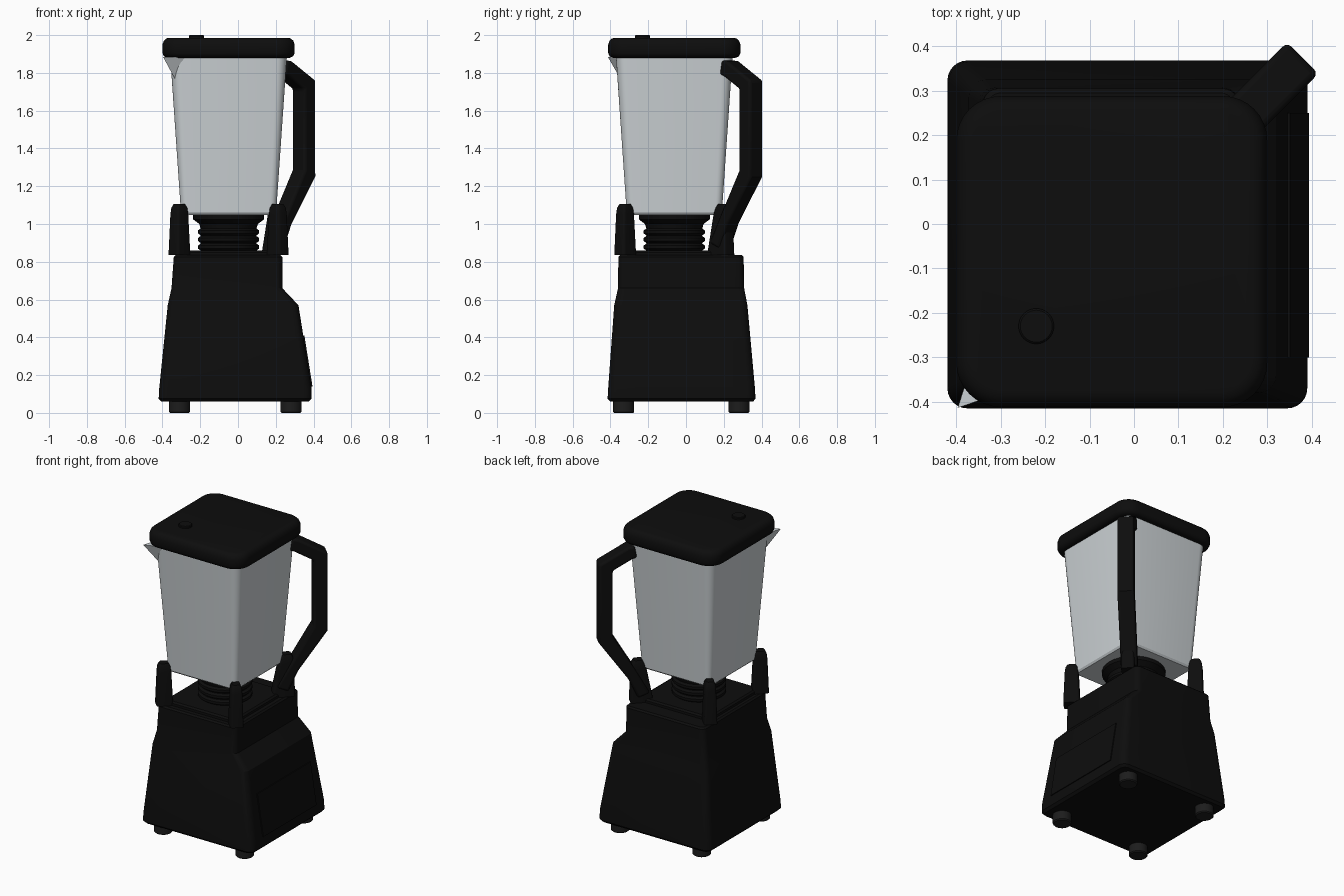
import bpy, bmesh
from math import sin, cos, pi, radians
from mathutils import Vector

if "Cube" in bpy.data.objects:
    bpy.data.objects.remove(bpy.data.objects["Cube"])


def material(name, color):
    m = bpy.data.materials.new(name)
    m.diffuse_color = color
    m.use_nodes = True
    m.node_tree.nodes["Principled BSDF"].inputs["Base Color"].default_value = m.diffuse_color
    return m


BLACK = material("black_plastic", (0.004, 0.004, 0.004, 1))
RUBBER = material("dark_rubber", (0.012, 0.012, 0.012, 1))
GLASS = material("pale_glass", (0.60, 0.64, 0.66, 1))
JX, JY = -0.05, -0.062            # jar axis


def finish(name, bm, mat, angle=30):
    bmesh.ops.remove_doubles(bm, verts=bm.verts, dist=1e-5)
    bmesh.ops.recalc_face_normals(bm, faces=bm.faces)
    me = bpy.data.meshes.new(name)
    bm.to_mesh(me)
    bm.free()
    me.materials.append(mat)
    ob = bpy.data.objects.new(name, me)
    bpy.context.collection.objects.link(ob)
    bpy.ops.object.select_all(action='DESELECT')
    ob.select_set(True)
    bpy.context.view_layer.objects.active = ob
    bpy.ops.object.shade_smooth_by_angle(angle=radians(angle))
    return ob


def loft(name, rings, mat, seg=6, angle=30):
    """Skin rounded rectangles given as (x0, x1, y0, y1, z, corner radius)."""
    bm = bmesh.new()
    loops = []
    for x0, x1, y0, y1, z, r in rings:
        corners = ((x1 - r, y1 - r), (x0 + r, y1 - r), (x0 + r, y0 + r), (x1 - r, y0 + r))
        loops.append([bm.verts.new((cx + r * cos(a), cy + r * sin(a), z))
                      for q, (cx, cy) in enumerate(corners)
                      for a in [(q + i / seg) * pi / 2 for i in range(seg + 1)]])
    n = len(loops[0])
    for a, b in zip(loops, loops[1:]):
        for i in range(n):
            j = (i + 1) % n
            bm.faces.new((a[i], a[j], b[j], b[i]))
    bm.faces.new(loops[0][::-1])
    bm.faces.new(loops[-1])
    return finish(name, bm, mat, angle)


def square(cx, cy, h, z, r):
    return (cx - h, cx + h, cy - h, cy + h, z, r)


def lathe(name, cx, cy, profile, mat):
    return loft(name, [square(cx, cy, r, z, r) for r, z in profile], mat, 8)


# Motor base: sloped on the control (+x) side
loft("motor_base", [
    (-.405, .375, -.40, .355, .06, .035),
    (-.42, .39, -.415, .368, .075, .045),
    (-.417, .39, -.412, .365, .13, .045),
    (-.372, .32, -.38, .325, .57, .04),
    (-.352, .235, -.36, .308, .66, .035),
    (-.34, .235, -.358, .305, .825, .035),
    (-.33, .225, -.348, .295, .835, .03)], BLACK, angle=25)
loft("top_plate", [
    (-.31, .20, -.32, .20, .82, .05),
    (-.31, .20, -.32, .20, .85, .05),
    (-.30, .19, -.31, .19, .86, .04)], BLACK)

# Control panel lying on the sloped face
bm = bmesh.new()
bmesh.ops.create_cube(bm, size=1)
for v in bm.verts:
    z = .14 if v.co.z < 0 else .41
    face = .39 - (z - .13) * .07 / .44
    v.co = (face + (.006 if v.co.x > 0 else -.02), -.30 if v.co.y < 0 else .25, z)
finish("control_panel", bm, BLACK)

# Feet
for x in (-.31, .28):
    for y in (-.33, .28):
        lathe("foot", x, y, [(.05, 0), (.056, .006), (.056, .065)], RUBBER)

# Corner posts that hold the jar; the handle corner is deeper
for k, (sx, sy) in enumerate(((1, 1), (-1, 1), (-1, -1), (1, -1))):
    deep = .04 if k == 0 else 0
    post = loft("corner_post", [
        (-.05 - deep, .05, -.04, .04, .835, .014),
        (-.04 - deep * .2, .042, -.034, .034, 1.05, .014),
        (-.036, .038, -.031, .031, 1.085, .014),
        (-.026, .028, -.024, .024, 1.105, .014)], BLACK, 4)
    post.location = (JX + sx * .26, JY + sy * .26, 0)
    post.rotation_euler.z = radians(45 + 90 * k)

# Ribbed collar under the jar
profile = [(.15, .85)]
for z in (.87, .91, .95):
    profile += [(.148, z - .01), (.162, z), (.162, z + .016), (.148, z + .026)]
profile += [(.155, 1.0), (.188, 1.025), (.188, 1.052)]
lathe("jar_collar", JX, JY, profile, BLACK)

# Jar
loft("jar", [square(JX, JY, .243, 1.048, .03),
             square(JX, JY, .252, 1.06, .035),
             square(JX, JY, .309, 1.89, .055)], GLASS)

# Pouring spout: fan of facets at the front left corner
bm = bmesh.new()
apex = bm.verts.new((-.332, -.345, 1.765))
rim = [bm.verts.new((x, y, 1.885)) for x, y in (
    (-.355, -.29), (-.375, -.345), (-.386, -.38), (-.397, -.414),
    (-.362, -.402), (-.33, -.39), (-.275, -.37))]
for a, b in zip(rim, rim[1:]):
    bm.faces.new((apex, a, b))
bm.faces.new([apex, rim[-1], rim[0]])
bm.faces.new(rim)
finish("spout", bm, GLASS)

# Lid and its vent cap
loft("lid", [square(JX, JY, h, z, r) for h, z, r in (
    (.325, 1.88, .08), (.342, 1.888, .095), (.35, 1.905, .10), (.35, 1.95, .10),
    (.343, 1.97, .095), (.33, 1.982, .085), (.315, 1.986, .075))], BLACK, 8, 40)
lathe("lid_cap", -.22, -.23, [(.04, 1.97), (.04, 1.996), (.036, 2.0)], BLACK)

# Handle: (inner, outer) pairs of (diagonal distance from jar axis, z)
path = [((.375, 1.79), (.39, 1.867)), ((.40, 1.785), (.43, 1.862)),
        ((.522, 1.715), (.608, 1.76)), ((.522, 1.285), (.608, 1.25)),
        ((.39, 1.06), (.43, 1.0)), ((.30, .90), (.37, .87))]
bm = bmesh.new()
out, side = Vector((1, 1, 0)).normalized(), Vector((-1, 1, 0)).normalized()
rings = []
for inner, outer in path:
    rings.append([bm.verts.new(Vector((JX, JY + .006, z)) + out * d + side * w)
                  for (d, z), w in ((inner, -.05), (outer, -.05), (outer, .05), (inner, .05))])
for a, b in zip(rings, rings[1:]):
    for i in range(4):
        j = (i + 1) % 4
        bm.faces.new((a[i], a[j], b[j], b[i]))
bm.faces.new(rings[0])
bm.faces.new(rings[-1])
handle = finish("handle", bm, BLACK)
bevel = handle.modifiers.new("rounded_edges", 'BEVEL')
bevel.width, bevel.segments, bevel.angle_limit = .014, 3, radians(50)
